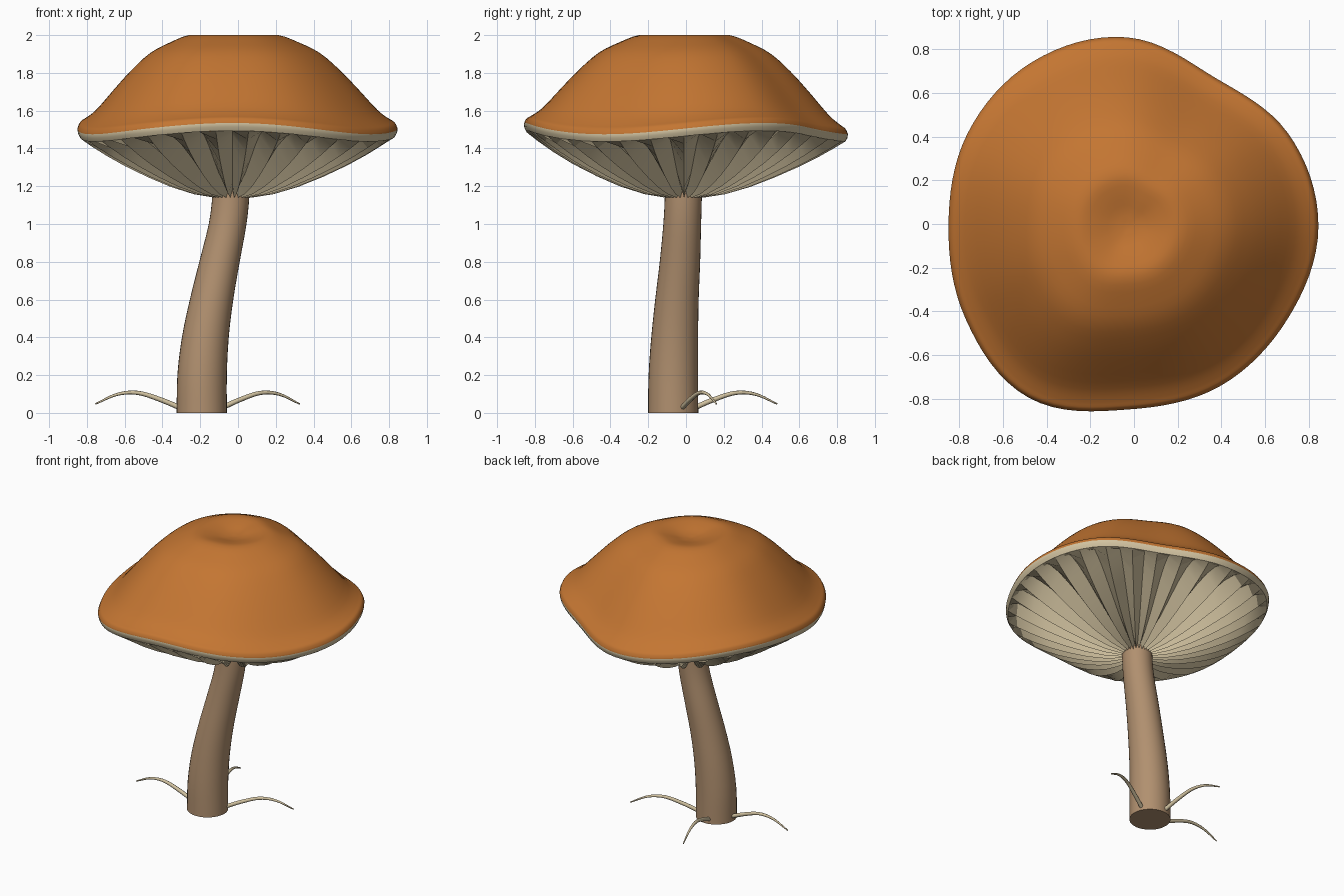
import bpy, bmesh, math
from mathutils import Vector

cube = bpy.data.objects.get("Cube")
if cube:
    bpy.data.objects.remove(cube)


def material(name, rgb):
    m = bpy.data.materials.new(name)
    m.use_nodes = True
    m.diffuse_color = (*rgb, 1)
    m.node_tree.nodes["Principled BSDF"].inputs["Base Color"].default_value = (*rgb, 1)
    return m


orange = material("cap orange", (0.55, 0.18, 0.032))
cream = material("gill cream", (0.64, 0.54, 0.35))
tan = material("stem tan", (0.44, 0.28, 0.16))


def catmull(p0, p1, p2, p3, f):
    return 0.5 * (2 * p1 + (p2 - p0) * f + (2 * p0 - 5 * p1 + 4 * p2 - p3) * f * f
                  + (3 * p1 - p0 - 3 * p2 + p3) * f ** 3)


def smooth_path(points, steps):
    """Resample a list of points with a smooth curve through them."""
    p = [Vector(q) for q in points]
    p = [2 * p[0] - p[1]] + p + [2 * p[-1] - p[-2]]
    out = [catmull(*p[i:i + 4], s / steps) for i in range(len(p) - 3) for s in range(steps)]
    return out + [p[-2]]


def skin(name, rings, mats, angle, close_end=False, rule=None):
    """Join rings of points into a surface, outside on the right of travel."""
    bm = bmesh.new()
    loops = [[bm.verts.new(co) for co in ring] for ring in rings]
    for i, (a, b) in enumerate(zip(loops, loops[1:])):
        for j in range(len(a)):
            k = (j + 1) % len(a)
            if len(b) == len(a):
                f = bm.faces.new((a[j], b[j], b[k], a[k]))
            f.material_index = rule(i) if rule else 0
    if close_end:
        bm.faces.new(reversed(loops[-1]))
    bmesh.ops.remove_doubles(bm, verts=bm.verts, dist=0.0001)
    me = bpy.data.meshes.new(name)
    bm.to_mesh(me)
    bm.free()
    for m in mats:
        me.materials.append(m)
    ob = bpy.data.objects.new(name, me)
    bpy.context.collection.objects.link(ob)
    finish(ob, angle)
    return ob


def finish(ob, angle):
    bpy.ops.object.select_all(action='DESELECT')
    ob.select_set(True)
    bpy.context.view_layer.objects.active = ob
    if ob.type == 'CURVE':
        bpy.ops.object.convert(target='MESH')
    bpy.ops.object.shade_smooth_by_angle(angle=math.radians(angle))


# Irregular cap outline, one radius every 30 degrees, and a wavy rim
OUTLINE = [.875, .85, .79, .865, .87, .847, .82, .855, .907, .84, .847, .848]


def cap_point(angle, t, z):
    u = angle / math.tau * 12
    i = int(u)
    r = catmull(*[OUTLINE[(i + k) % 12] for k in (-1, 0, 1, 2)], u - i) * t
    wave = 0.03 * math.sin(3 * angle) * t ** 3
    return (-0.03 + r * math.cos(angle), -0.01 + r * math.sin(angle), z + wave)


# Cap: dimpled bell that flares at the rim, with a cream lip beneath
top = smooth_path([(0, 1.96), (.08, 1.968), (.18, 1.99), (.28, 2), (.4, 1.962),
                   (.53, 1.905), (.65, 1.815), (.76, 1.715), (.88, 1.6),
                   (.95, 1.552), (.985, 1.532), (1, 1.505)], 3)
lip = [Vector((.997, 1.485)), Vector((.985, 1.465)), Vector((.95, 1.47))]
N = 96
rings = [[cap_point(math.tau * j / N, t, z) for j in range(N)] for t, z in top + lip]
skin("cap", rings, [orange, cream], 50, rule=lambda i: int(i >= len(top) - 1))

# Gills: pleated bowl, (radius fraction, ridge height, valley height) from rim inwards
pleats = [(.985, 1.465, 1.465), (.92, 1.425, 1.475), (.82, 1.37, 1.455),
          (.7, 1.312, 1.41), (.55, 1.25, 1.34), (.4, 1.197, 1.27),
          (.25, 1.158, 1.215), (.12, 1.14, 1.18), (.05, 1.135, 1.17)]
G = 60
rings = [[cap_point(math.tau * j / G, t, valley if j % 2 else ridge) for j in range(G)]
         for t, ridge, valley in pleats]
skin("gills", rings, [cream], 25)

# Stem: leaning tapered column, (x, y, z, radius) from top to bottom
spine = smooth_path([(-.035, -.012, 1.3, .097), (-.038, -.014, 1.15, .098),
                     (-.055, -.02, 1, .1), (-.098, -.032, .8, .107),
                     (-.14, -.048, .6, .115), (-.173, -.06, .4, .124),
                     (-.19, -.067, .2, .131), (-.192, -.068, 0, .133)], 3)
S = 32
rings = [[(x + r * math.cos(math.tau * j / S), y + r * math.sin(math.tau * j / S), z)
          for j in range(S)] for x, y, z, r in spine]
skin("stem", rings, [tan], 40, close_end=True)

# Tendrils: thin arching shoots around the foot, (distance, height, thickness)
arch = smooth_path([(.1, .02, .014), (.22, .07, .013), (.34, .106, .011),
                    (.45, .098, .008), (.565, .047, .004)], 5)
for n, deg in enumerate((180, 24, 103)):
    a = math.radians(deg)
    cu = bpy.data.curves.new(f"tendril_{n + 1}", 'CURVE')
    cu.dimensions = '3D'
    cu.bevel_depth = 1
    cu.bevel_resolution = 2
    cu.use_fill_caps = True
    sp = cu.splines.new('POLY')
    sp.points.add(len(arch) - 1)
    for p, (d, z, r) in zip(sp.points, arch):
        p.co = (-.19 + d * math.cos(a), -.068 + d * math.sin(a), z, 1)
        p.radius = r
    cu.materials.append(cream)
    ob = bpy.data.objects.new(cu.name, cu)
    bpy.context.collection.objects.link(ob)
    finish(ob, 60)
